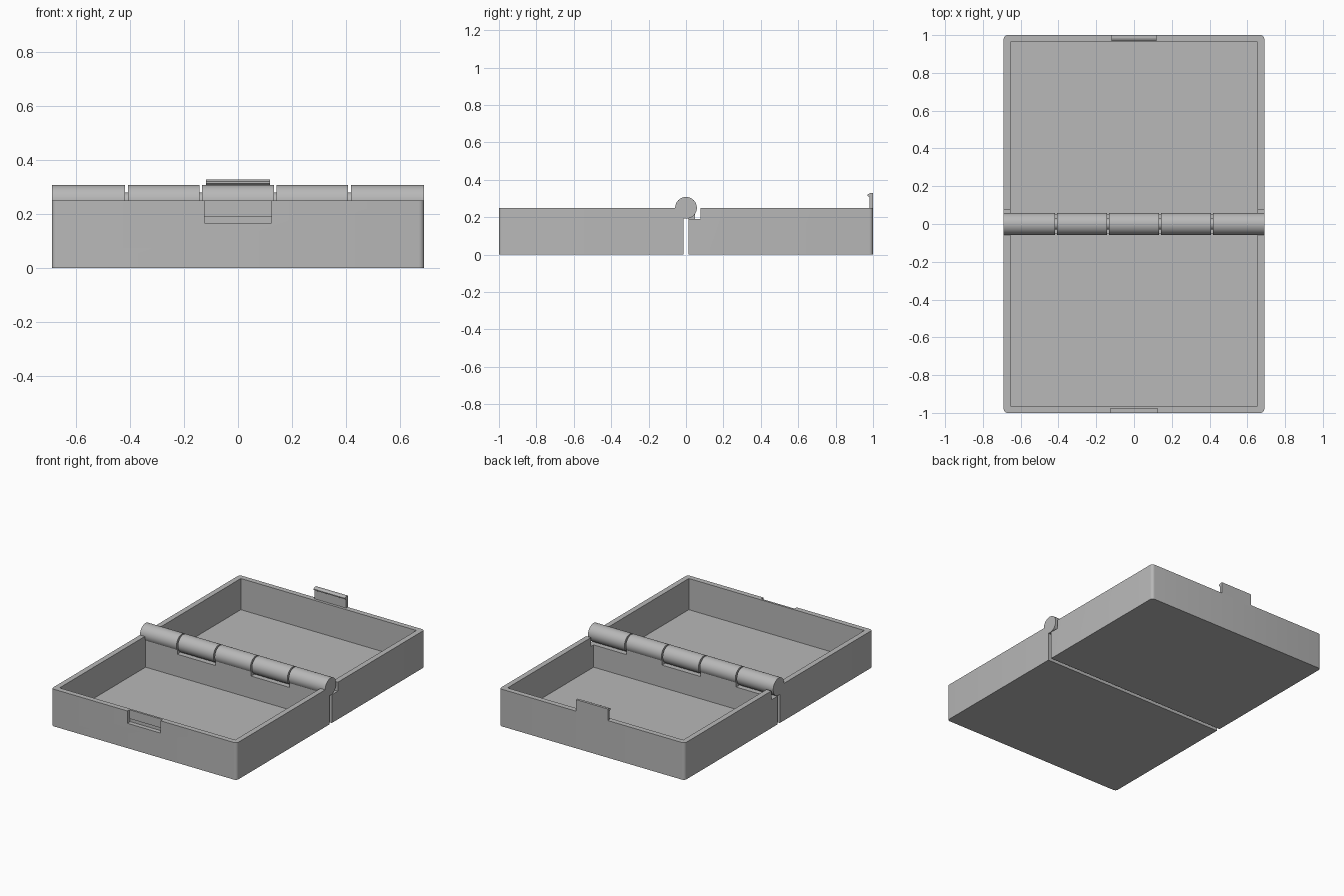
import bpy, bmesh, math

if "Cube" in bpy.data.objects:
    bpy.data.objects.remove(bpy.data.objects["Cube"])

grey = bpy.data.materials.new("plain grey")
grey.use_nodes = True
colour = (0.48, 0.48, 0.48, 1)
grey.diffuse_color = colour
grey.node_tree.nodes["Principled BSDF"].inputs["Base Color"].default_value = colour

HALF_W, HEIGHT, WALL, FLOOR = 0.69, 0.25, 0.036, 0.04
GAP, RADIUS, NOTCH_Z = 0.013, 0.058, 0.19
joints = [-HALF_W, -0.413, -0.138, 0.138, 0.413, HALF_W]


def finish(name, bm):
    bmesh.ops.recalc_face_normals(bm, faces=bm.faces)
    mesh = bpy.data.meshes.new(name)
    bm.to_mesh(mesh)
    bm.free()
    mesh.materials.append(grey)
    ob = bpy.data.objects.new(name, mesh)
    bpy.context.collection.objects.link(ob)
    return ob


def box(name, x, y, z, round_side=0):
    """Box from ranges; round_side rounds the upright edges on that y side."""
    bm = bmesh.new()
    bmesh.ops.create_cube(bm, size=1)
    for v in bm.verts:
        v.co = [r[0] if c < 0 else r[1] for c, r in zip(v.co, (x, sorted(y), z))]
    if round_side:
        far = max(v.co.y * round_side for v in bm.verts)
        edges = [e for e in bm.edges
                 if abs(e.verts[0].co.z - e.verts[1].co.z) > 0.1
                 and all(v.co.y * round_side > far - 0.001 for v in e.verts)]
        bmesh.ops.bevel(bm, geom=edges, offset=0.02, segments=5, profile=0.5,
                        affect='EDGES')
    return finish(name, bm)


def prism(name, points, x0, x1):
    """Extrude a (y, z) outline along x."""
    bm = bmesh.new()
    face = bm.faces.new([bm.verts.new((x0, y, z)) for y, z in points])
    out = bmesh.ops.extrude_face_region(bm, geom=[face])["geom"]
    for v in out:
        if isinstance(v, bmesh.types.BMVert):
            v.co.x = x1
    return finish(name, bm)


def activate(ob):
    bpy.ops.object.select_all(action='DESELECT')
    ob.select_set(True)
    bpy.context.view_layer.objects.active = ob


def smooth(ob):
    activate(ob)
    bpy.ops.object.shade_smooth_by_angle(angle=math.radians(30))


def cut(ob, cutter):
    cutter.hide_render = True
    mod = ob.modifiers.new("cut", 'BOOLEAN')
    mod.operation, mod.solver, mod.object = 'DIFFERENCE', 'EXACT', cutter
    activate(ob)
    bpy.ops.object.modifier_apply(modifier=mod.name)
    bpy.data.objects.remove(cutter)


def rod(name, x0, x1, radius, sides=48):
    ring = [(radius * math.cos(2 * math.pi * i / sides),
             HEIGHT + radius * math.sin(2 * math.pi * i / sides)) for i in range(sides)]
    smooth(prism(name, ring, x0, x1))


# Two open trays, each notched where the other tray's knuckles turn
for name, side, notched in (("front_tray", -1, (1, 3)), ("back_tray", 1, (0, 2, 4))):
    tray = box(name, (-HALF_W, HALF_W), (side * GAP, side), (0, HEIGHT), side)
    inner = HALF_W - WALL
    cut(tray, box("cavity_cutter", (-inner, inner),
                  (side * (GAP + WALL), side * (1 - WALL)), (FLOOR, 0.4)))
    for i in notched:
        x0 = joints[i] - (0.05 if i == 0 else 0.005)
        x1 = joints[i + 1] + (0.05 if i == 4 else 0.005)
        cut(tray, box("notch_cutter", (x0, x1), (-side * 0.05, side * 0.077),
                      (NOTCH_Z, 0.4)))
    if side < 0:
        # Latch recess with a deeper groove for the hook
        cut(tray, box("recess_cutter", (-0.124, 0.124), (-1.1, -0.978), (0.167, 0.4)))
        cut(tray, box("groove_cutter", (-0.124, 0.124), (-1.1, -0.97), (0.167, NOTCH_Z)))
    smooth(tray)

# Hinge knuckles and pin
for i in range(5):
    rod(f"hinge_knuckle_{i + 1}", joints[i] + (0.005 if i else 0),
        joints[i + 1] - (0.005 if i < 4 else 0), RADIUS)
rod("hinge_pin", -0.6, 0.6, 0.03, 32)

# Latch tab with a small inward hook
prism("latch_tab", [(1, 0.24), (1, 0.328), (0.983, 0.328), (0.97, 0.321),
                    (0.97, 0.314), (0.982, 0.307), (0.982, 0.24)], -0.118, 0.118)
